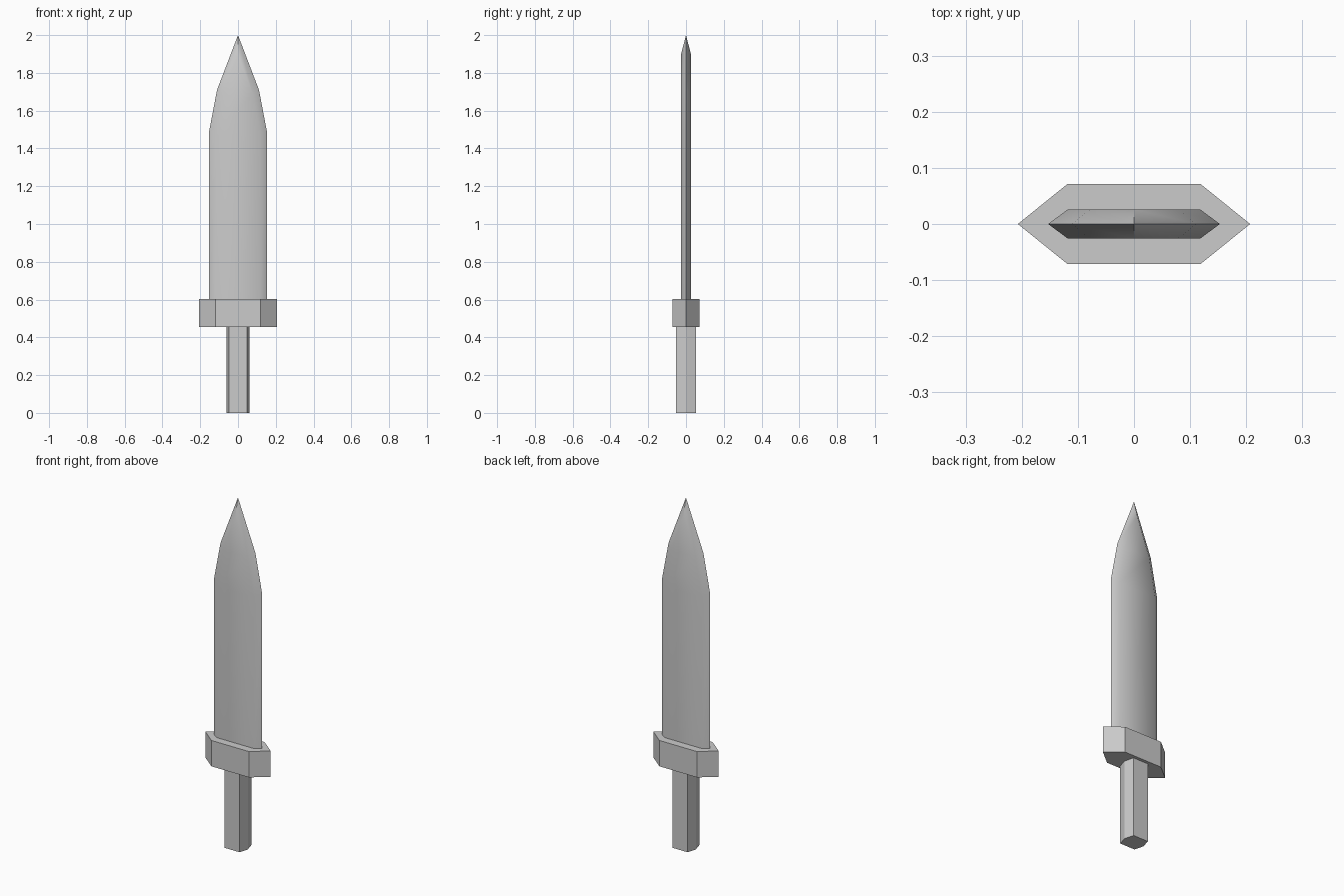
import bpy, bmesh
from math import radians

if "Cube" in bpy.data.objects:
    bpy.data.objects.remove(bpy.data.objects["Cube"])


def hex_ring(tip_x, flat_x, half_y, tip_z, flat_z):
    """Flattened hexagon: points at +-x, flats facing +-y."""
    return [(tip_x, 0, tip_z), (flat_x, half_y, flat_z), (-flat_x, half_y, flat_z),
            (-tip_x, 0, tip_z), (-flat_x, -half_y, flat_z), (flat_x, -half_y, flat_z)]


def loft(name, rings, cap_top=True):
    bm = bmesh.new()
    loops = [[bm.verts.new(p) for p in ring] for ring in rings]
    for a, b in zip(loops, loops[1:]):
        for i in range(6):
            j = (i + 1) % 6
            bm.faces.new((a[i], a[j], b[j], b[i]))
    bm.faces.new(loops[0][::-1])
    if cap_top:
        bm.faces.new(loops[-1])
    bmesh.ops.remove_doubles(bm, verts=bm.verts[:], dist=0.0005)
    bmesh.ops.recalc_face_normals(bm, faces=bm.faces[:])
    mesh = bpy.data.meshes.new(name)
    bm.to_mesh(mesh)
    bm.free()
    obj = bpy.data.objects.new(name, mesh)
    bpy.context.collection.objects.link(obj)
    return obj


def prism(name, tip_x, flat_x, half_y, z0, z1):
    return loft(name, [hex_ring(tip_x, flat_x, half_y, z, z) for z in (z0, z1)])


# Grip and cross guard
prism("grip", 0.062, 0.047, 0.053, 0.0, 0.455)
prism("guard", 0.207, 0.119, 0.071, 0.455, 0.603)

# Blade: straight, then two tapers; the flats meet below the point
blade = loft("blade", [
    hex_ring(0.153, 0.118, 0.026, 0.603, 0.603),
    hex_ring(0.153, 0.118, 0.026, 1.49, 1.47),
    hex_ring(0.111, 0.078, 0.026, 1.71, 1.69),
    hex_ring(0.0, 0.0, 0.026, 2.0, 1.9),
], cap_top=False)

bpy.context.view_layer.objects.active = blade
blade.select_set(True)
bpy.ops.object.shade_smooth_by_angle(angle=radians(60))
